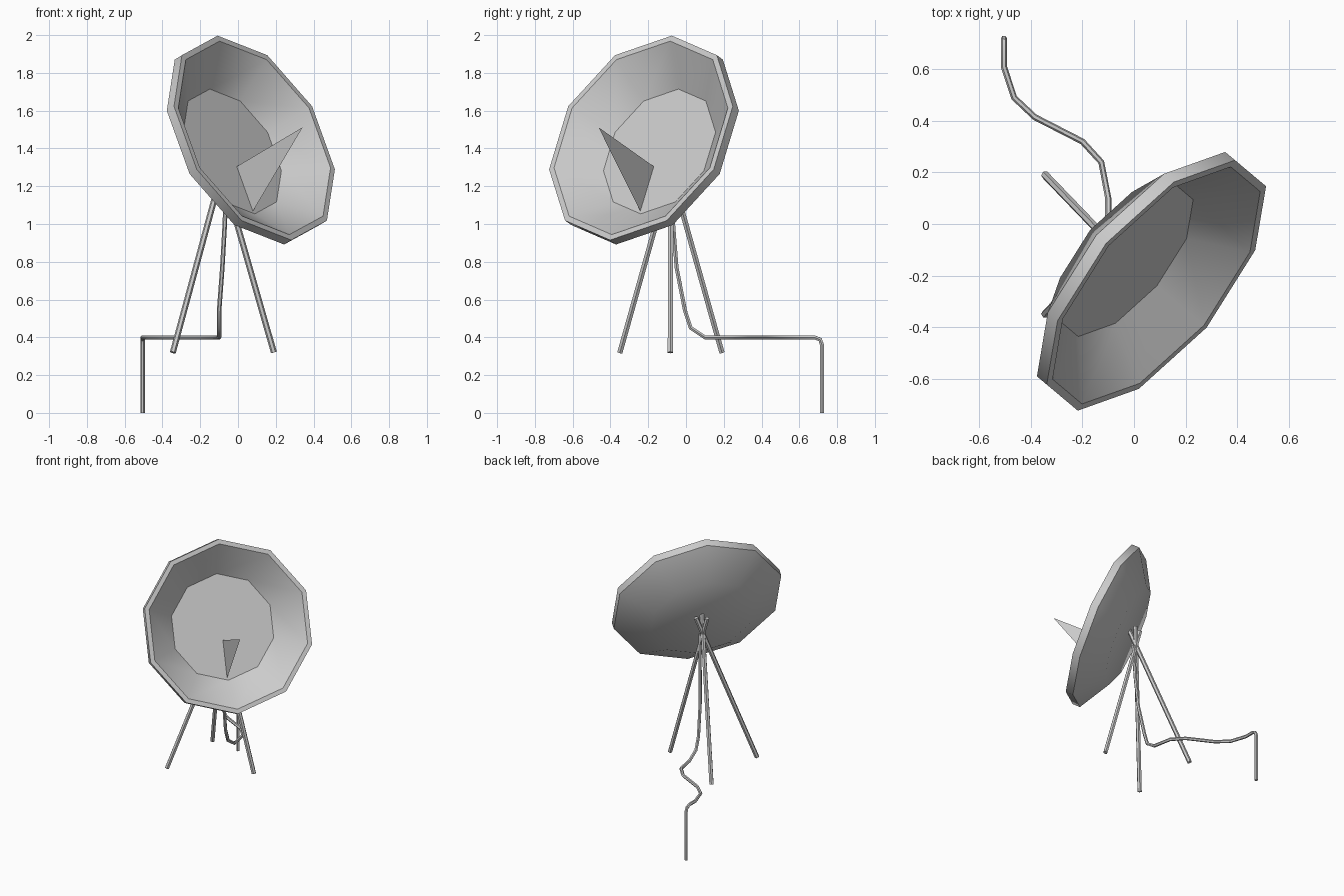
import bpy, bmesh
from math import radians, sin, cos, pi
from mathutils import Vector, Matrix

if "Cube" in bpy.data.objects:
    bpy.data.objects.remove(bpy.data.objects["Cube"])

# Dish frame: U sideways, V up the rim, N out of the bowl
h, e = radians(40), radians(25.2)
U = Vector((sin(h), cos(h), 0))
N = Vector((cos(h) * cos(e), -sin(h) * cos(e), sin(e)))
V = N.cross(U)
if V.z < 0:
    V = -V
C = Vector((0.087, -0.2385, 1.456))


def dish_point(u, v, n):
    return C + U * u + V * v + N * n


def finish(name, bm, smooth=None):
    bmesh.ops.recalc_face_normals(bm, faces=bm.faces)
    me = bpy.data.meshes.new(name)
    bm.to_mesh(me)
    bm.free()
    ob = bpy.data.objects.new(name, me)
    bpy.context.collection.objects.link(ob)
    if smooth:
        bpy.ops.object.select_all(action='DESELECT')
        ob.select_set(True)
        bpy.context.view_layer.objects.active = ob
        bpy.ops.object.shade_smooth_by_angle(angle=radians(smooth))
    return ob


def skin_rings(bm, rings):
    """Bridge a list of vertex rings and cap both ends."""
    for a, b in zip(rings, rings[1:]):
        k = len(a)
        for i in range(k):
            j = (i + 1) % k
            bm.faces.new((a[i], a[j], b[j], b[i]))
    bm.faces.new(rings[0])
    bm.faces.new(rings[-1])


def tube(name, path, radius, sides, smooth=None):
    """Sweep a regular polygon along a path."""
    pts = [Vector(p) for p in path]
    bm = bmesh.new()
    rings = []
    prev = None
    for i, p in enumerate(pts):
        d0 = (p - pts[i - 1]).normalized() if i else None
        d1 = (pts[i + 1] - p).normalized() if i < len(pts) - 1 else None
        t = ((d0 or d1) + (d1 or d0)).normalized()
        side = prev if prev else Vector((1, 0, 0))
        side = (side - t * side.dot(t)).normalized()
        prev = side
        up = t.cross(side)
        rings.append([bm.verts.new(p + radius * (side * cos(2 * pi * k / sides)
                                                 + up * sin(2 * pi * k / sides)))
                      for k in range(sides)])
    skin_rings(bm, rings)
    return finish(name, bm, smooth)


# Ten-sided dish: inner floor, rim, rim wall, back floor as (radius, depth)
profile = [(0.365, -0.169), (0.566, 0), (0.598, 0), (0.598, -0.055), (0.37, -0.197)]
bm = bmesh.new()
rings = [[bm.verts.new(dish_point(r * sin(pi * k / 5), r * cos(pi * k / 5), n))
          for k in range(10)] for r, n in profile]
skin_rings(bm, rings)
finish("dish", bm, 40)

# Thin triangular feed fin standing on the dish floor
bm = bmesh.new()
bm.faces.new([bm.verts.new(dish_point(-0.008, v, n))
              for v, n in ((-0.088, -0.169), (-0.35, -0.169), (-0.094, 0.331))])
finish("feed_fin", bm)

# Tripod legs crossing just behind the dish
apex = Vector((-0.085, -0.08, 1.28))
feet = {"back_leg": (-0.345, 0.19, 0.32),
        "front_leg": (-0.345, -0.35, 0.32),
        "right_leg": (0.19, -0.083, 0.32)}
for name, foot in feet.items():
    f = Vector(foot)
    tube(name, [f, f + (apex - f) * 1.13], 0.016, 6)

# Cable from the back of the dish, along and down to the ground
cable = [(-0.06, -0.08, 1.27), (-0.07, -0.068, 1.0), (-0.083, -0.05, 0.77),
         (-0.1, -0.005, 0.54), (-0.1, 0.025, 0.45), (-0.1, 0.1, 0.4),
         (-0.127, 0.24, 0.4), (-0.2, 0.32, 0.4), (-0.385, 0.415, 0.4),
         (-0.465, 0.49, 0.4), (-0.505, 0.61, 0.4), (-0.505, 0.68, 0.4),
         (-0.505, 0.71, 0.388), (-0.505, 0.72, 0.36), (-0.505, 0.72, 0)]
tube("cable", cable, 0.012, 6, 40)
